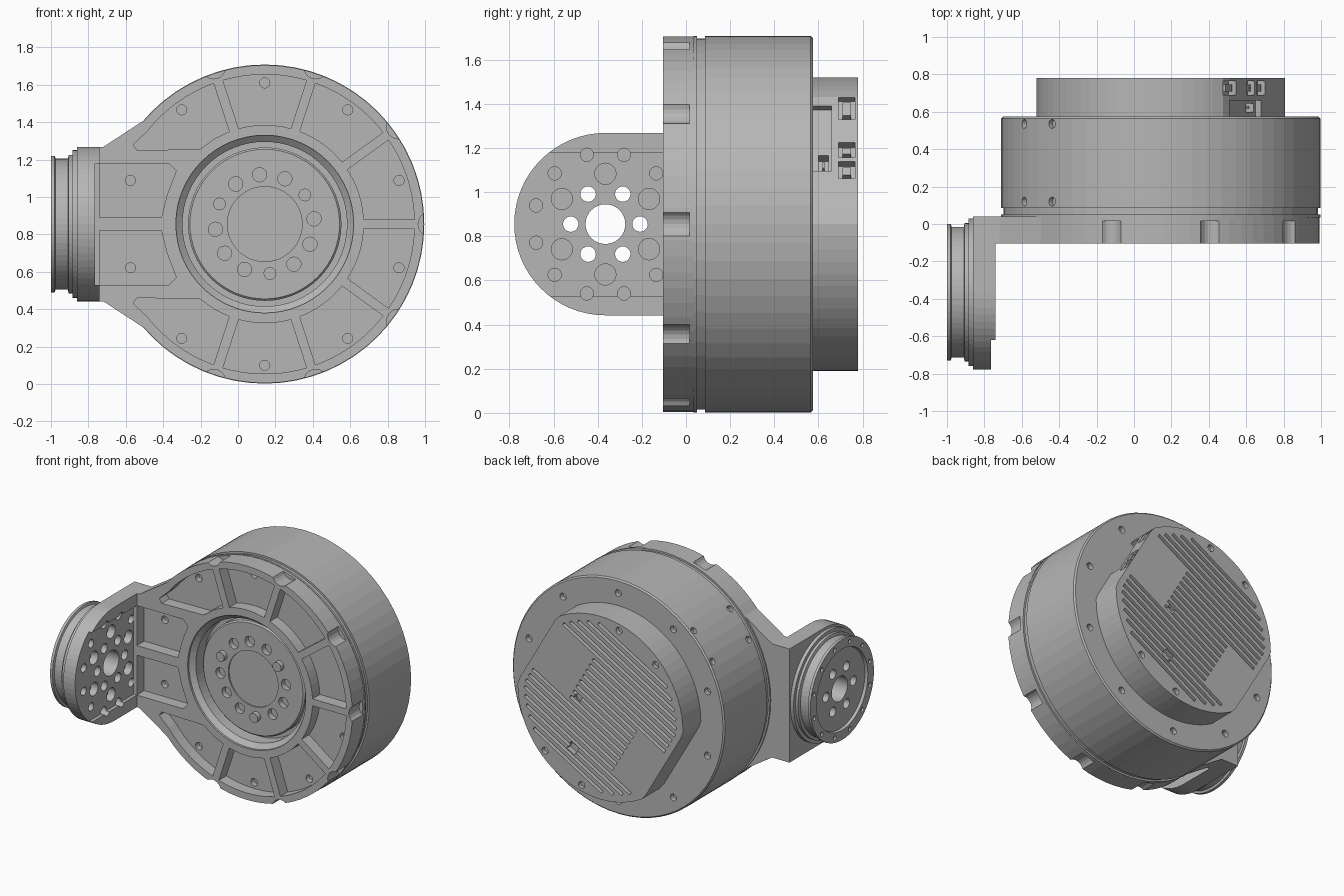
import bpy, bmesh
from math import sin, cos, radians, asin, degrees, sqrt
from mathutils import Matrix, Vector

cube = bpy.data.objects.get("Cube")
if cube:
    bpy.data.objects.remove(cube, do_unlink=True)

CX, CZ = 0.143, 0.855      # main axis
JY, JZ = -0.365, 0.855     # side joint axis

metal = bpy.data.materials.new("machined grey")
metal.use_nodes = True
grey = (0.47, 0.47, 0.47, 1)
metal.diffuse_color = grey
metal.node_tree.nodes["Principled BSDF"].inputs["Base Color"].default_value = grey


def polar(r, deg, a=CX, b=CZ):
    return (a + r * cos(radians(deg)), b + r * sin(radians(deg)))


def circle(a, b, r, n=20):
    return [polar(r, 360 * i / n, a, b) for i in range(n)]


def rect(a0, a1, b0, b1):
    return [(a0, b0), (a1, b0), (a1, b1), (a0, b1)]


def flipped(pts):
    return [(x, 2 * CZ - z) for x, z in pts]


def place(axis, a, b, d):
    return (a, d, b) if axis == "y" else (d, a, b)


def prism(bm, pts, d0, d1, axis="y"):
    lo = [bm.verts.new(place(axis, a, b, d0)) for a, b in pts]
    hi = [bm.verts.new(place(axis, a, b, d1)) for a, b in pts]
    bm.faces.new(lo)
    bm.faces.new(hi[::-1])
    for i in range(len(pts)):
        j = (i + 1) % len(pts)
        bm.faces.new((lo[j], lo[i], hi[i], hi[j]))


def lathe(bm, profile, axis="y", n=64):
    a0, b0 = (CX, CZ) if axis == "y" else (JY, JZ)
    rings = []
    for i in range(n):
        rings.append([bm.verts.new(place(axis, *polar(r, 360 * i / n, a0, b0), d)) for r, d in profile])
    for i in range(n):
        p, q = rings[i], rings[(i + 1) % n]
        for k in range(len(profile) - 1):
            bm.faces.new((p[k], q[k], q[k + 1], p[k + 1]))
    bmesh.ops.remove_doubles(bm, verts=bm.verts, dist=1e-5)


def finish(bm, name):
    bmesh.ops.recalc_face_normals(bm, faces=bm.faces)
    mesh = bpy.data.meshes.new(name)
    bm.to_mesh(mesh)
    bm.free()
    mesh.materials.append(metal)
    obj = bpy.data.objects.new(name, mesh)
    bpy.context.scene.collection.objects.link(obj)
    return obj


def cut(obj, bm):
    cutter = finish(bm, "cutter")
    cutter.hide_render = True
    mod = obj.modifiers.new("cut", "BOOLEAN")
    mod.operation, mod.solver, mod.object = "DIFFERENCE", "EXACT", cutter
    deps = bpy.context.evaluated_depsgraph_get()
    mesh = bpy.data.meshes.new_from_object(obj.evaluated_get(deps))
    obj.modifiers.clear()
    if mesh.polygons:
        obj.data = mesh
    bpy.data.objects.remove(cutter, do_unlink=True)


def cut_prisms(obj, outlines, d0, d1, axis="y"):
    bm = bmesh.new()
    for pts in outlines:
        prism(bm, pts, d0, d1, axis)
    cut(obj, bm)


# Motor housing with groove, rear bolt holes and side screw holes
bm = bmesh.new()
lathe(bm, [(0, .035), (.853, .035), (.853, .05), (.84, .05), (.84, .085),
           (.853, .085), (.853, .565), (.843, .575), (0, .575)])
housing = finish(bm, "motor_housing")
cut_prisms(housing, [circle(*polar(.755, 90 + 36 * k), .025) for k in range(10)], .54, .6)
bm = bmesh.new()
for deg in (133, 149):
    for y in (.12, .535):
        x, z = polar(.853, deg)
        turn = Vector((cos(radians(deg)), 0, sin(radians(deg)))).to_track_quat("Z", "Y").to_matrix().to_4x4()
        bmesh.ops.create_cone(bm, cap_ends=True, segments=16, radius1=.024, radius2=.024, depth=.06,
                              matrix=Matrix.Translation((x, y, z)) @ turn)
cut(housing, bm)

# Front plate with arm reaching to the side bracket
outline = [polar(.85, -139 + 278 * i / 56) for i in range(57)]
outline += [(-.72, 1.268), (-.74, 1.268), (-.74, .442), (-.72, .442)]
bm = bmesh.new()
prism(bm, outline, -.105, .04)
plate = finish(bm, "front_plate")

# Hub opening with a sloped lip
bm = bmesh.new()
lathe(bm, [(0, -.13), (.475, -.13), (.475, -.09), (.44, -.06), (.44, .08), (0, .08)])
cut(plate, bm)

# Ring of pockets between the ribs
sectors = []
for k in range(6):
    mid = -90 + 36 * k
    inner, outer = (18 - degrees(asin(.025 / r)) for r in (.53, .8))
    sectors.append([polar(.53, mid - inner + inner * i / 3) for i in range(7)]
                   + [polar(.8, mid + outer - outer * i / 5) for i in range(11)])
cut_prisms(plate, sectors, -.2, -.02)

# Arm pockets, open to the bracket, and the pointed pockets beside them
arm = [(-.78, 1.18), (-.37, 1.18), (-.33, 1.14), (-.38, 1.01), (-.41, .89), (-.78, .89)]
cut_prisms(plate, [arm, flipped(arm)], -.2, -.02)
tip = [polar(.53, a) for a in (111, 120, 131)] + [(-.54, 1.25), (-.56, 1.28)]
tip += [polar(.8, 142 - 4 * i) for i in range(9)]
cut_prisms(plate, [tip, flipped(tip)], -.2, -.02)

# Rim notches and pocket bolt holes
cut_prisms(plate, [circle(*polar(.885, 36 * k), .065) for k in range(-3, 4)], -.2, .015)
cut_prisms(plate, [circle(*polar(.755, 90 + 36 * k), .027) for k in range(10)], -.06, .02)

# Output rotor with ring of holes and three pins
bm = bmesh.new()
lathe(bm, [(0, -.02), (.2, -.02), (.2, -.03), (.4, -.03), (.41, -.02), (.41, .05), (0, .05)])
rotor = finish(bm, "output_rotor")
spots = [polar(.265, 36 + 30 * k) for k in range(12)]
cut_prisms(rotor, [circle(*s, .038) for k, s in enumerate(spots) if k % 4], -.1, .01)
pins = bmesh.new()
for spot in spots[::4]:
    prism(pins, circle(*spot, .034), -.065, 0)
finish(pins, "rotor_pins")

# Side bracket, rounded at the front, with a shallow channel
bm = bmesh.new()
prism(bm, [polar(.413, 90 + 180 * i / 32, JY, JZ) for i in range(33)] + [(.04, .442), (.04, 1.268)],
      -.86, -.74, "x")
bracket = finish(bm, "side_bracket")
cut_prisms(bracket, [rect(-.9, -.105, .53, 1.18)], -.765, -.7, "x")

# Side joint flange with stepped rim
bm = bmesh.new()
lathe(bm, [(0, -.855), (.395, -.855), (.395, -.885), (.37, -.885), (.37, -.905), (.35, -.91), (.35, -.975),
           (.365, -.98), (.365, -1), (.295, -1), (.29, -.98), (0, -.98)], "x")
flange = finish(bm, "joint_flange")

# Joint holes: through holes in both parts, blind holes on each face
through = [circle(JY, JZ, .09, 32)] + [circle(*polar(.157, 60 * k, JY, JZ), .035) for k in range(6)]
for part in (bracket, flange):
    cut_prisms(part, through, -1.1, -.6, "x")
cut_prisms(bracket, [circle(*polar(.228, 30 + 60 * k, JY, JZ), .048) for k in range(6)], -.82, -.6, "x")
cut_prisms(bracket, [circle(*polar(.325, 45 + 30 * k, JY, JZ), .03) for k in range(10)], -.8, -.6, "x")
cut_prisms(flange, [circle(*polar(.33, 15 + 30 * k, JY, JZ), .016, 12) for k in range(12)], -1.1, -.985, "x")


# Rear cover, turned thirty degrees, with two flat ends
def turned(pts):
    c, s = cos(radians(30)), sin(radians(30))
    return [(CX + u * c - v * s, CZ + u * s + v * c) for u, v in pts]


bm = bmesh.new()
prism(bm, turned([(max(-.585, min(.585, u)), v) for u, v in circle(0, 0, .665, 72)]), .57, .78)
cover = finish(bm, "rear_cover")

# Cooling slots, cover screws and small ports
slots = []
for k in range(-10, 11):
    v = k * .052
    reach = min(.54, sqrt(.61 ** 2 - v * v))
    start = -.3 if -.33 < v < .06 else -reach
    end = .22 if -.12 < v < .27 else reach
    slots.append(turned(rect(start, end, v - .012, v + .012)))
cut_prisms(cover, slots, .75, .85)
cut_prisms(cover, [turned(circle(u, v, .025)) for u in (-.17, .17) for v in (-.595, .595)], .75, .85)
cut_prisms(cover, [turned(circle(.17, -.08, .028)), turned(rect(-.02, .05, -.45, -.38))], .74, .85)

# Connector recess and sockets on the flat end
cut_prisms(cover, [turned(rect(.55, .75, -.06, .28))], .5, .66)
plugs = bmesh.new()
for u, v0, v1, y0, y1 in ((.54, .21, .33, .69, .765), (.54, -.1, -.01, .69, .765),
                          (.54, .01, .09, .69, .765), (.5, -.04, .04, .6, .645)):
    cut_prisms(cover, [turned(rect(u, .75, v0, v1))], y0, y1)
    prism(plugs, turned(rect(u - .01, u + .035, v0 + .025, v1 - .025)), y0 + .018, y1 - .018)
finish(plugs, "connector_cores")
